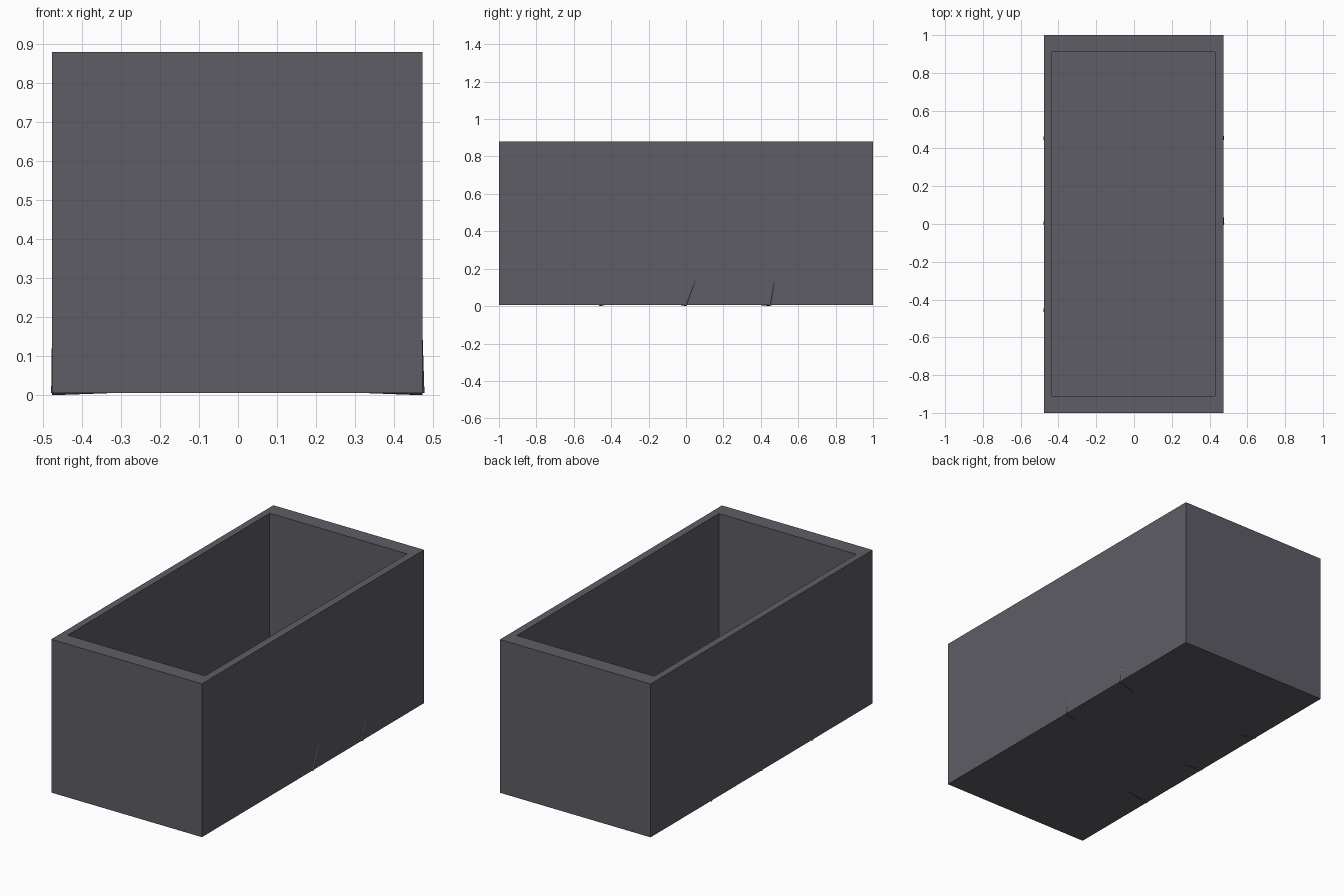
import bpy, bmesh
from mathutils import Vector

if "Cube" in bpy.data.objects:
    bpy.data.objects.remove(bpy.data.objects["Cube"])

stone = bpy.data.materials.new("dark_stone")
stone.diffuse_color = (0.11, 0.11, 0.13, 1)
stone.use_nodes = True
stone.node_tree.nodes["Principled BSDF"].inputs["Base Color"].default_value = stone.diffuse_color

X0, X1, Z0, Z1 = -0.477, 0.473, 0.006, 0.88


def add_object(name, bm):
    bmesh.ops.recalc_face_normals(bm, faces=bm.faces)
    mesh = bpy.data.meshes.new(name)
    bm.to_mesh(mesh)
    bm.free()
    mesh.materials.append(stone)
    obj = bpy.data.objects.new(name, mesh)
    bpy.context.collection.objects.link(obj)
    return obj


def ring(bm, x0, x1, y, z):
    return [bm.verts.new(p) for p in ((x0, -y, z), (x1, -y, z), (x1, y, z), (x0, y, z))]


# Open trough: outer shell, flat rim, inner walls and floor
bm = bmesh.new()
rings = [ring(bm, X0, X1, 1.0, Z0), ring(bm, X0, X1, 1.0, Z1),
         ring(bm, -0.437, 0.43, 0.91, Z1), ring(bm, -0.437, 0.43, 0.91, 0.05)]
for a, b in zip(rings, rings[1:]):
    for i in range(4):
        j = (i + 1) % 4
        bm.faces.new((a[i], a[j], b[j], b[i]))
bm.faces.new(rings[0])
bm.faces.new(rings[-1])
add_object("trough", bm)


# Thin raised sliver that tapers from its root to a point
def sliver(name, root, tip, across, outward, width=0.012):
    root, tip, across, outward = map(Vector, (root, tip, across, outward))
    bm = bmesh.new()
    sink = outward * -0.5
    pts = [root - across * width + sink, root + across * width + sink, root + outward, tip + sink]
    a, b, c, d = [bm.verts.new(p) for p in pts]
    for f in ((a, b, c), (a, c, d), (c, b, d), (b, a, d)):
        bm.faces.new(f)
    add_object(name, bm)


# Cracks: side, root y, wall tip (y, z), underside tip (inward, y)
cracks = [(1, 0.0, (0.09, 0.24), (0.14, -0.05)),
          (1, 0.45, (0.49, 0.23), (0.24, 0.36)),
          (-1, 0.45, (0.486, 0.23), (0.16, 0.40)),
          (-1, 0.0, (0.036, 0.21), (0.16, -0.03)),
          (-1, -0.46, (-0.43, 0.23), (0.25, -0.42))]
for n, (s, y, wall, under) in enumerate(cracks, 1):
    x = X1 if s > 0 else X0
    out = 0.005 if s > 0 else 0.002
    sliver(f"wall_crack_{n}", (x, y, Z0), (x, *wall), (0, 1, 0), (s * out, 0, 0))
    sliver(f"underside_crack_{n}", (x, y, Z0), (x - s * under[0], under[1], Z0),
           (0, 1, 0), (0, 0, -0.006))
